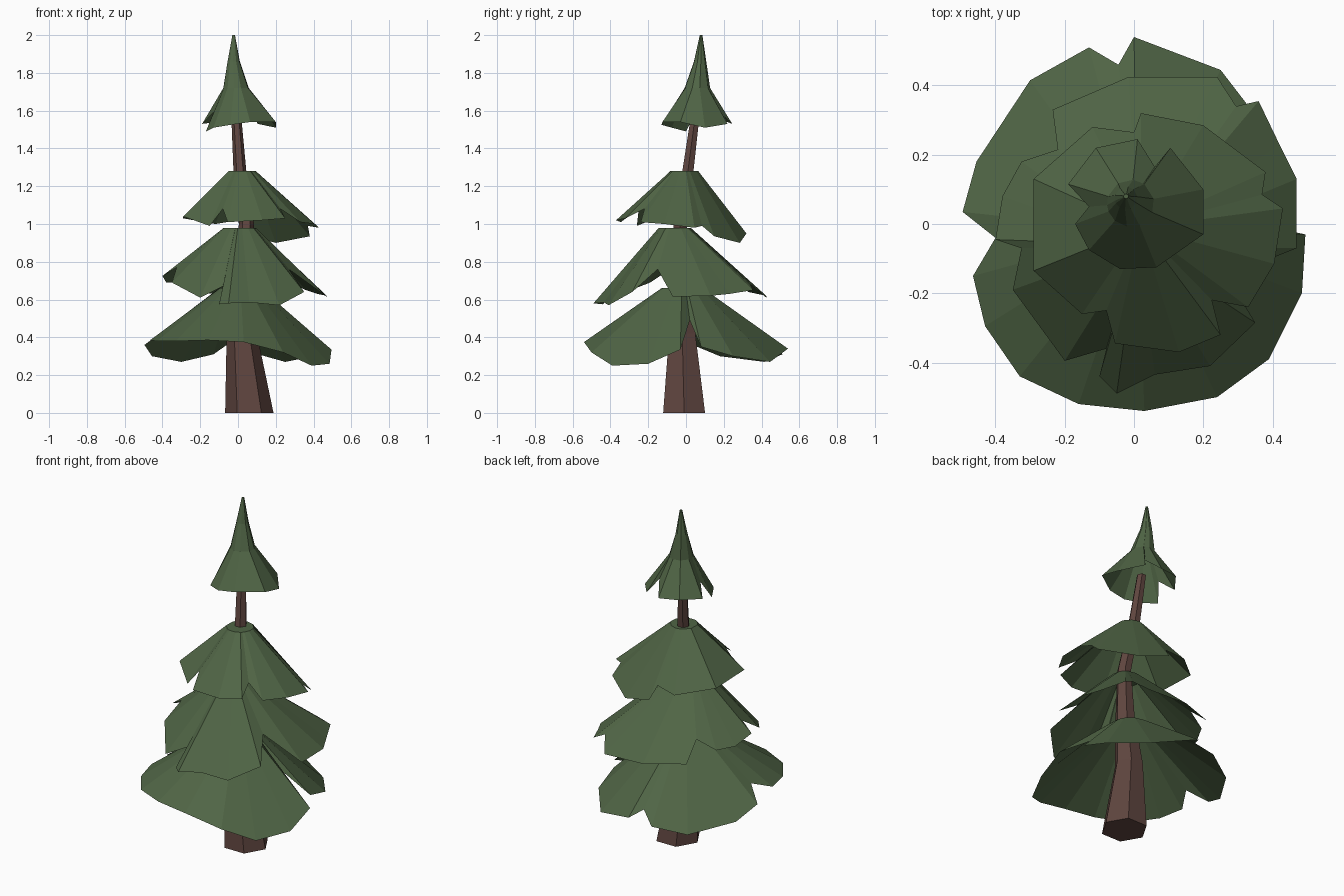
import bpy
from math import atan2, cos, sin, pi


def material(name, color):
    m = bpy.data.materials.new(name)
    m.diffuse_color = (*color, 1)
    return m


bark = material("bark", (0.115, 0.06, 0.05))
needles = material("needles", (0.08, 0.13, 0.06))


def loft(name, rings, mat, caps):
    """Bridge equal-length point rings (bottom to top) with flat faces."""
    n = len(rings[0])
    verts = [p for r in rings for p in r]
    faces = [(k * n + i, k * n + (i + 1) % n, (k + 1) * n + (i + 1) % n, (k + 1) * n + i)
             for k in range(len(rings) - 1) for i in range(n)]
    if "bottom" in caps:
        faces.append(tuple(reversed(range(n))))
    if "top" in caps:
        faces.append(tuple(range(len(verts) - n, len(verts))))
    me = bpy.data.meshes.new(name)
    me.from_pydata(verts, [], faces)
    me.materials.append(mat)
    ob = bpy.data.objects.new(name, me)
    bpy.context.collection.objects.link(ob)
    return ob


def skirt(name, rim, circles):
    """Ragged open skirt: rim points rise to narrow circles (cx, cy, z, r)."""
    rings = [rim]
    for cx, cy, z, r in circles:
        ring = []
        for x, y, _ in rim:
            a = atan2(y - cy, x - cx)
            ring.append((cx + r * cos(a), cy + r * sin(a), z))
        rings.append(ring)
    return loft(name, rings, needles, {"top"})


# Crooked six-sided trunk
path = [(0.06, -0.01, 0, 0.128), (0.02, -0.02, 0.42, 0.08), (0.025, -0.045, 0.72, 0.055),
        (0.045, -0.03, 1.0, 0.04), (0.01, 0.01, 1.28, 0.034), (-0.01, 0.05, 1.58, 0.026)]
loft("trunk", [[(x + r * cos(i * pi / 3), y + r * sin(i * pi / 3), z) for i in range(6)]
               for x, y, z, r in path], bark, {"bottom", "top"})

# Bottom branches
skirt("bottom_branches", [
    (0.25, 0.02, 0.49), (0.42, 0.08, 0.35), (0.40, 0.25, 0.30), (0.25, 0.445, 0.27),
    (0.0, 0.54, 0.34), (-0.045, 0.46, 0.37), (-0.13, 0.51, 0.31), (-0.30, 0.415, 0.27),
    (-0.455, 0.18, 0.30), (-0.495, 0.035, 0.36), (-0.40, -0.04, 0.43),
    (-0.465, -0.15, 0.385), (-0.43, -0.295, 0.38), (-0.33, -0.44, 0.38),
    (-0.16, -0.52, 0.385), (0.03, -0.54, 0.375), (0.24, -0.50, 0.32), (0.39, -0.39, 0.25),
    (0.485, -0.20, 0.26), (0.495, -0.03, 0.335)],
    [(0.01, -0.02, 0.66, 0.11)])

# Lower middle branches
skirt("lower_middle_branches", [
    (0.47, -0.07, 0.615), (0.47, 0.13, 0.62), (0.42, 0.23, 0.63), (0.36, 0.355, 0.65),
    (0.295, 0.34, 0.68), (0.24, 0.425, 0.61), (-0.015, 0.425, 0.62), (-0.235, 0.33, 0.64),
    (-0.22, 0.215, 0.74), (-0.325, 0.18, 0.69), (-0.38, 0.08, 0.69), (-0.40, -0.045, 0.725),
    (-0.325, -0.07, 0.77), (-0.35, -0.19, 0.69), (-0.20, -0.395, 0.61),
    (-0.08, -0.36, 0.67), (-0.10, -0.44, 0.575), (-0.05, -0.49, 0.58), (0.06, -0.435, 0.585),
    (0.22, -0.41, 0.57), (0.35, -0.285, 0.64), (0.27, -0.15, 0.76)],
    [(0.01, -0.06, 0.98, 0.085)])

# Upper middle branches
skirt("upper_middle_branches", [
    (0.43, 0.045, 0.98), (0.37, 0.085, 0.99), (0.38, 0.15, 0.935), (0.20, 0.285, 0.90),
    (0.02, 0.32, 0.95), (0.0, 0.265, 1.02), (-0.12, 0.28, 1.0), (-0.29, 0.13, 1.03),
    (-0.29, -0.135, 1.04), (-0.15, -0.26, 0.99), (-0.08, -0.25, 1.08),
    (-0.055, -0.345, 1.01), (0.13, -0.37, 1.02), (0.25, -0.32, 1.03), (0.225, -0.22, 1.08),
    (0.33, -0.24, 1.01), (0.405, -0.115, 1.0)],
    [(0.02, -0.01, 1.28, 0.075)])

# Treetop: concave spire
skirt("treetop", [
    (0.20, -0.03, 1.54), (0.20, 0.10, 1.51), (0.105, 0.22, 1.53), (0.06, 0.165, 1.60),
    (0.01, 0.245, 1.53), (-0.11, 0.22, 1.54), (-0.19, 0.115, 1.53), (-0.13, 0.05, 1.59),
    (-0.17, 0.0, 1.49), (-0.13, -0.075, 1.51), (-0.04, -0.13, 1.525), (0.065, -0.125, 1.54)],
    [(-0.01, 0.06, 1.72, 0.068), (-0.023, 0.075, 1.86, 0.033), (-0.023, 0.08, 2.0, 0.007)])
